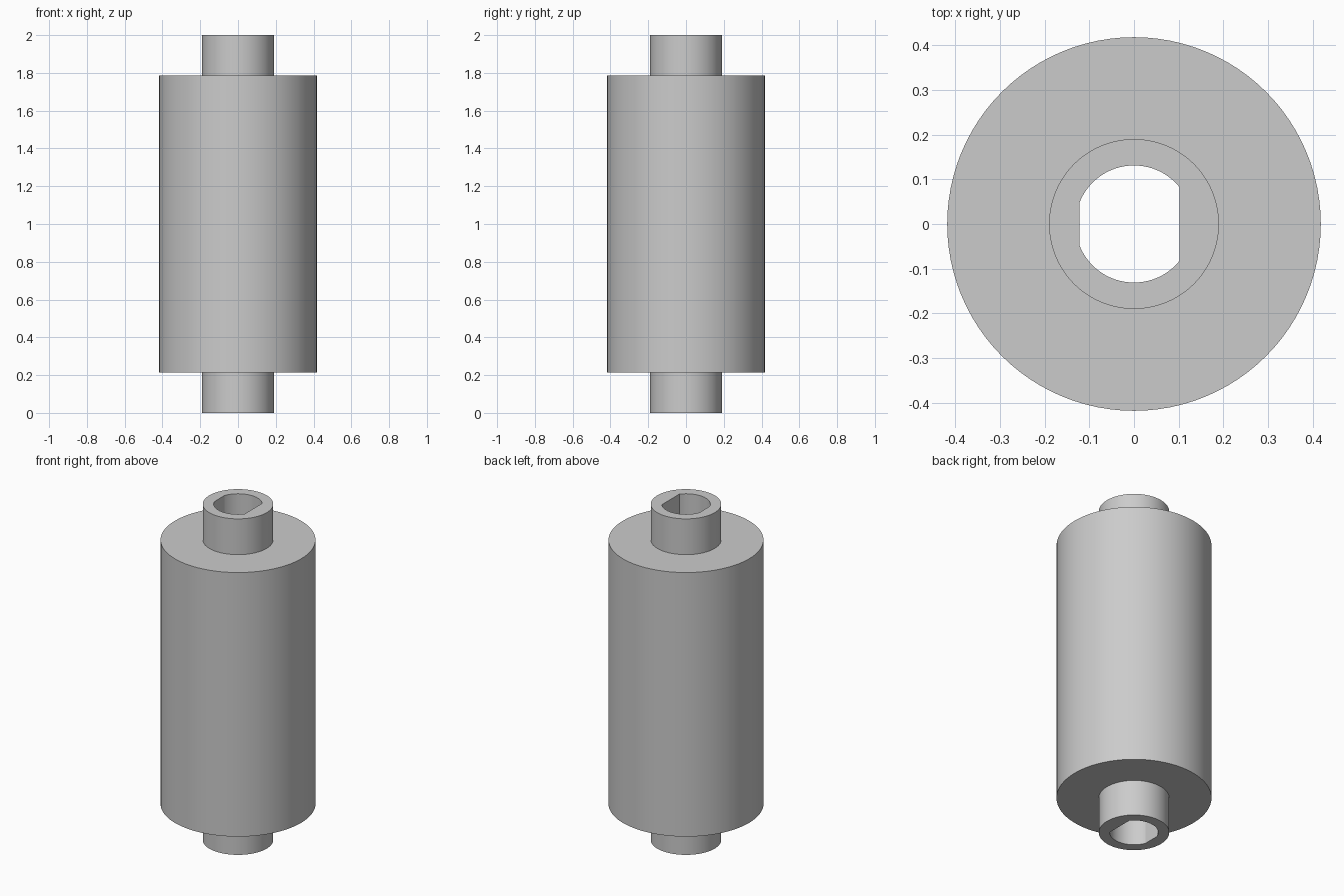
import bpy
import bmesh
from math import acos, cos, sin, pi

cube = bpy.data.objects.get("Cube")
if cube:
    bpy.data.objects.remove(cube, do_unlink=True)

HEIGHT, BODY_LOW, BODY_HIGH = 2.0, 0.215, 1.787
BODY_R, HUB_R, BORE_R = 0.418, 0.19, 0.131
FLAT_LEFT, FLAT_RIGHT = 0.102, -0.122

# Even steps round the axis, plus the exact corners of the bore flats
corners = [acos(FLAT_LEFT / BORE_R), acos(FLAT_RIGHT / BORE_R)]
angles = sorted([2 * pi * i / 96 for i in range(96)]
                + corners + [2 * pi - a for a in corners])


def ring(bm, radius, z, flats=False):
    """One closed loop of vertices, optionally cut by the two flats."""
    verts = []
    for a in angles:
        x, y = radius * cos(a), radius * sin(a)
        if flats:
            x = max(FLAT_RIGHT, min(FLAT_LEFT, x))
        verts.append(bm.verts.new((x, y, z)))
    return verts


# Stepped roller: hub, wide body, hub, then back down through the bore
bm = bmesh.new()
outline = [(HUB_R, 0), (HUB_R, BODY_LOW), (BODY_R, BODY_LOW),
           (BODY_R, BODY_HIGH), (HUB_R, BODY_HIGH), (HUB_R, HEIGHT)]
rings = [ring(bm, r, z) for r, z in outline]
rings += [ring(bm, BORE_R, z, flats=True) for z in (HEIGHT, 0)]
n = len(angles)
for lower, upper in zip(rings, rings[1:] + rings[:1]):
    for i in range(n):
        j = (i + 1) % n
        bm.faces.new((lower[i], lower[j], upper[j], upper[i]))
bmesh.ops.recalc_face_normals(bm, faces=bm.faces)
mesh = bpy.data.meshes.new("roller")
bm.to_mesh(mesh)
bm.free()

roller = bpy.data.objects.new("roller", mesh)
bpy.context.collection.objects.link(roller)

# Plain grey finish
grey = bpy.data.materials.new("light grey")
grey.use_nodes = True
colour = (0.6, 0.6, 0.6, 1)
grey.diffuse_color = colour
grey.node_tree.nodes["Principled BSDF"].inputs["Base Color"].default_value = colour
mesh.materials.append(grey)

# Smooth curved walls with crisp rims and flats
bpy.ops.object.select_all(action="DESELECT")
roller.select_set(True)
bpy.context.view_layer.objects.active = roller
bpy.ops.object.shade_smooth_by_angle(angle=pi / 10)
